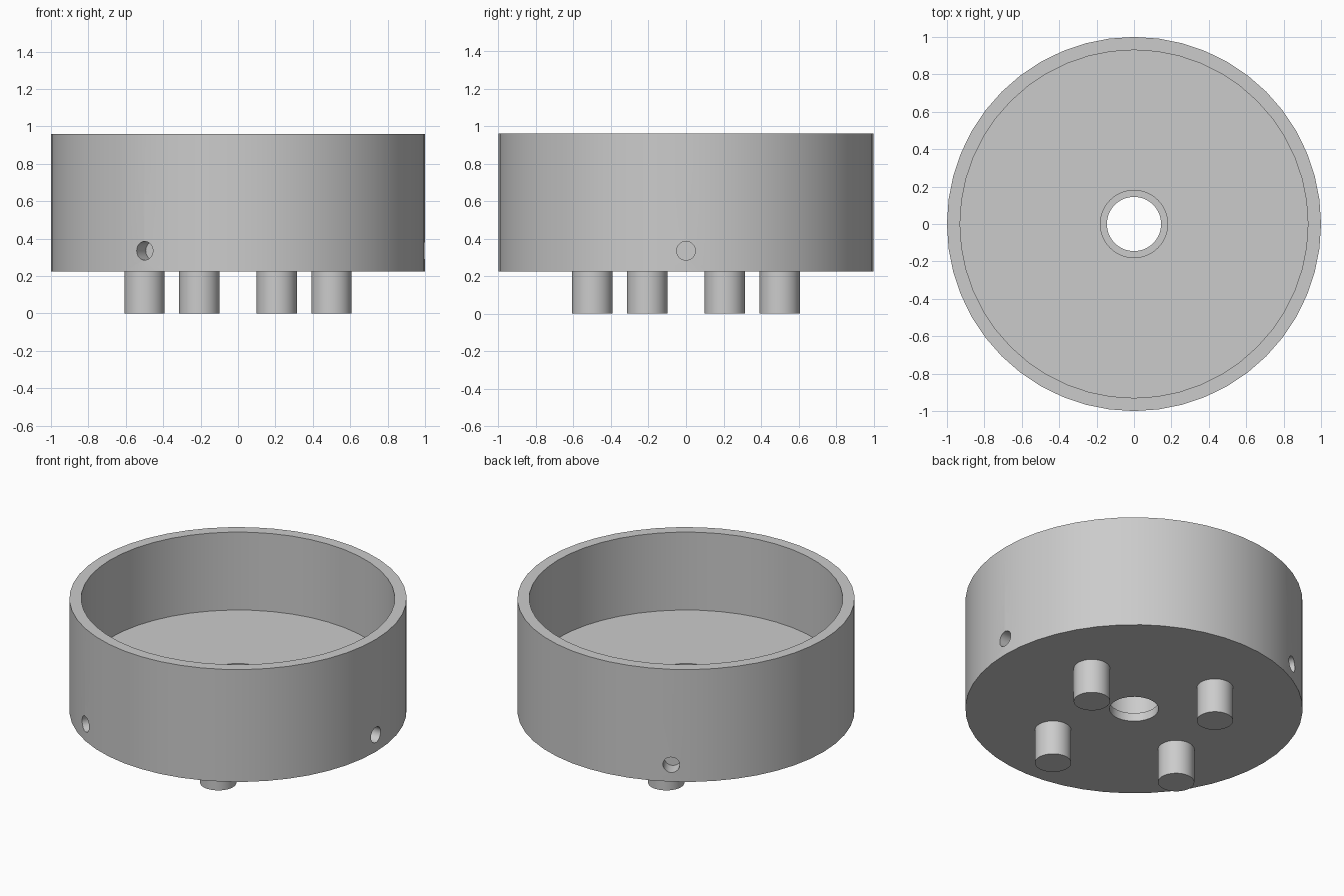
import bpy, bmesh
from math import radians, cos, sin, pi
from mathutils import Matrix, Vector

cube = bpy.data.objects.get("Cube")
if cube:
    bpy.data.objects.remove(cube, do_unlink=True)

grey = bpy.data.materials.new("plain_grey")
grey.use_nodes = True
colour = (0.6, 0.6, 0.6, 1)
grey.diffuse_color = colour
grey.node_tree.nodes["Principled BSDF"].inputs["Base Color"].default_value = colour


def make_object(name, bm):
    mesh = bpy.data.meshes.new(name)
    bm.to_mesh(mesh)
    bm.free()
    obj = bpy.data.objects.new(name, mesh)
    bpy.context.collection.objects.link(obj)
    mesh.materials.append(grey)
    return obj


def lathe(name, profile, sides):
    """Turn a closed (radius, height) profile around the z axis."""
    bm = bmesh.new()
    rings = []
    for i in range(sides):
        a = 2 * pi * i / sides
        rings.append([bm.verts.new((r * cos(a), r * sin(a), z)) for r, z in profile])
    n = len(profile)
    for i, ring in enumerate(rings):
        after = rings[(i + 1) % sides]
        for j in range(n):
            k = (j + 1) % n
            bm.faces.new((ring[j], after[j], after[k], ring[k]))
    bmesh.ops.recalc_face_normals(bm, faces=bm.faces)
    return make_object(name, bm)


def cylinder(name, radius, depth, matrix, sides=32):
    bm = bmesh.new()
    bmesh.ops.create_cone(bm, cap_ends=True, segments=sides, radius1=radius,
                          radius2=radius, depth=depth, matrix=matrix)
    return make_object(name, bm)


def smooth(obj):
    bpy.ops.object.select_all(action="DESELECT")
    obj.select_set(True)
    bpy.context.view_layer.objects.active = obj
    bpy.ops.object.shade_smooth_by_angle(angle=radians(30))


# Open cup with a thick floor and a stepped centre bore
BASE, FLOOR, RIM, STEP = 0.225, 0.45, 0.96, 0.28
cup = lathe("cup", [(0.145, BASE), (1, BASE), (1, RIM), (0.93, RIM),
                    (0.93, FLOOR), (0.18, FLOOR), (0.18, STEP), (0.145, STEP)], 48)

# Three blind holes drilled radially into the side of the floor
for i in range(3):
    turn = Matrix.Rotation(radians(120 * i), 4, "Z")
    place = turn @ Matrix.Translation((1, 0, 0.335)) @ Matrix.Rotation(pi / 2, 4, "Y")
    drill = cylinder("side_hole_cutter", 0.05, 0.2, place)
    cut = cup.modifiers.new("side_hole", "BOOLEAN")
    cut.operation = "DIFFERENCE"
    cut.solver = "EXACT"
    cut.object = drill
    bpy.context.view_layer.objects.active = cup
    bpy.ops.object.modifier_apply(modifier=cut.name)
    bpy.data.objects.remove(drill, do_unlink=True)
smooth(cup)

# Four round pegs below the base
for i in range(4):
    a = radians(22.5 + 90 * i)
    spot = Vector((0.541 * cos(a), 0.541 * sin(a), BASE / 2))
    smooth(cylinder(f"peg_{i + 1}", 0.108, BASE, Matrix.Translation(spot)))
